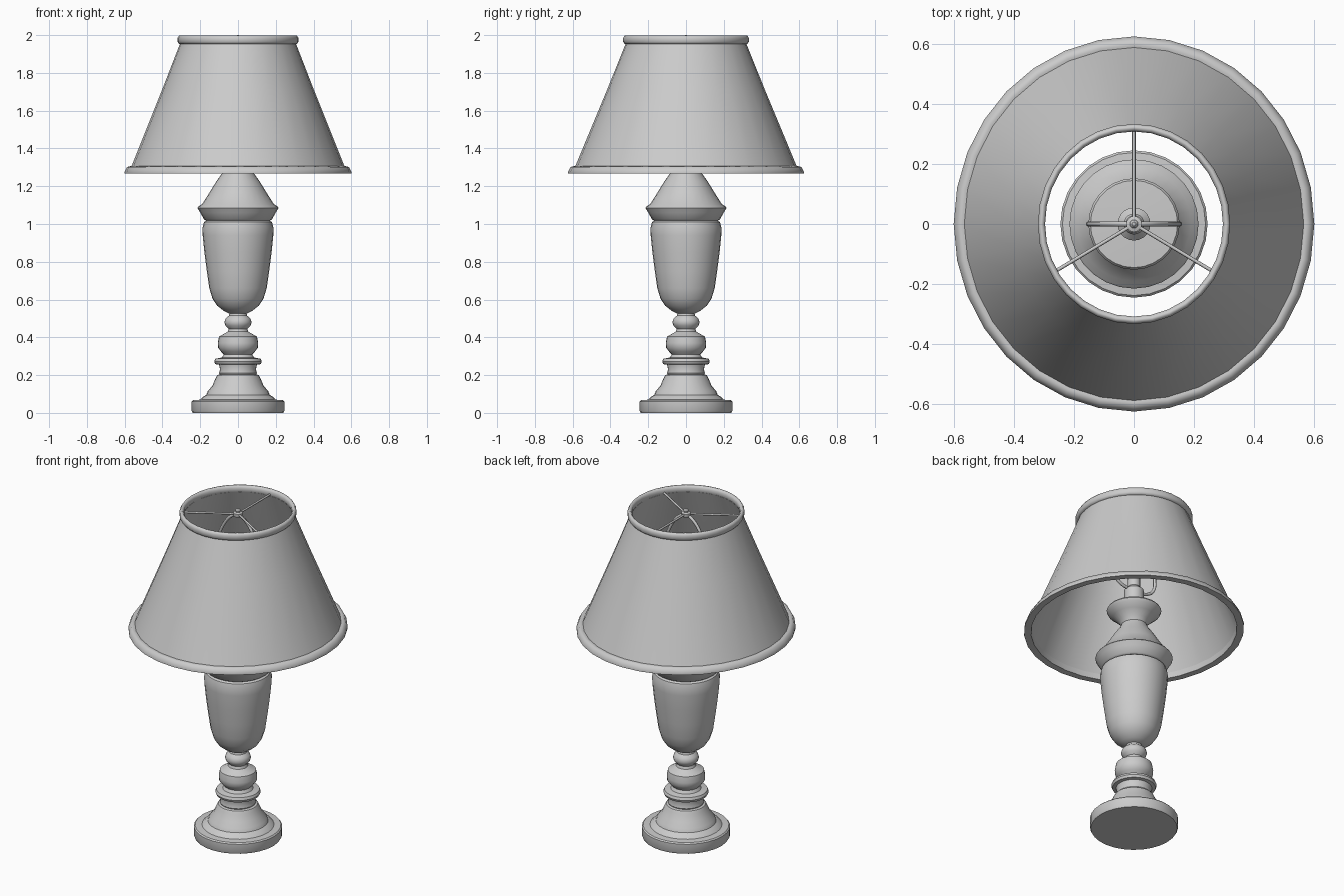
import bpy, bmesh, math

if "Cube" in bpy.data.objects:
    bpy.data.objects.remove(bpy.data.objects["Cube"])


def lathe(name, profile, segs, closed=False, sy=1.0, angle=35):
    """Revolve (radius, z) points about z; closed profiles make rings and thin walls."""
    bm = bmesh.new()
    rows = []
    for r, z in profile:
        rows.append([bm.verts.new((r * math.cos(2 * math.pi * i / segs),
                                   r * sy * math.sin(2 * math.pi * i / segs), z))
                     for i in range(segs)])
    pairs = list(zip(rows, rows[1:]))
    if closed:
        pairs.append((rows[-1], rows[0]))
    else:
        bm.faces.new(rows[0][::-1])
        bm.faces.new(rows[-1])
    for a, b in pairs:
        for i in range(segs):
            j = (i + 1) % segs
            bm.faces.new((a[i], a[j], b[j], b[i]))
    bmesh.ops.recalc_face_normals(bm, faces=bm.faces)
    mesh = bpy.data.meshes.new(name)
    bm.to_mesh(mesh)
    bm.free()
    ob = bpy.data.objects.new(name, mesh)
    bpy.context.collection.objects.link(ob)
    smooth(ob, angle)
    return ob


def smooth(ob, angle=35):
    bpy.ops.object.select_all(action='DESELECT')
    ob.select_set(True)
    bpy.context.view_layer.objects.active = ob
    bpy.ops.object.shade_smooth_by_angle(angle=math.radians(angle))


def rod(name, points, radius, curved=False):
    """Round wire through the given points, turned into a mesh."""
    cu = bpy.data.curves.new(name, 'CURVE')
    cu.dimensions = '3D'
    cu.bevel_depth = radius
    cu.bevel_resolution = 2
    cu.use_fill_caps = True
    cu.resolution_u = 6
    if curved:
        sp = cu.splines.new('BEZIER')
        sp.bezier_points.add(len(points) - 1)
        for bp, p in zip(sp.bezier_points, points):
            bp.co = p
            bp.handle_left_type = bp.handle_right_type = 'AUTO'
    else:
        sp = cu.splines.new('POLY')
        sp.points.add(len(points) - 1)
        for pt, p in zip(sp.points, points):
            pt.co = (*p, 1)
    ob = bpy.data.objects.new(name, cu)
    bpy.context.collection.objects.link(ob)
    bpy.ops.object.select_all(action='DESELECT')
    ob.select_set(True)
    bpy.context.view_layer.objects.active = ob
    bpy.ops.object.convert(target='MESH')
    smooth(bpy.context.view_layer.objects.active, 50)


# Turned foot and stem
lathe("foot", [(0.24, 0), (0.245, 0.01), (0.245, 0.06), (0.238, 0.067), (0.20, 0.07),
               (0.185, 0.085), (0.168, 0.095), (0.16, 0.115), (0.135, 0.145),
               (0.118, 0.185), (0.11, 0.20), (0.095, 0.205)], 28)
lathe("stem", [(0.095, 0.20), (0.10, 0.21), (0.095, 0.23), (0.10, 0.255), (0.12, 0.258),
               (0.126, 0.272), (0.12, 0.287), (0.085, 0.293), (0.075, 0.31), (0.09, 0.325),
               (0.105, 0.345), (0.107, 0.37), (0.10, 0.405), (0.075, 0.418), (0.055, 0.43),
               (0.05, 0.445), (0.066, 0.462), (0.072, 0.48), (0.066, 0.50),
               (0.048, 0.515), (0.045, 0.53)], 28)

# Urn, collar and flared cup
lathe("urn", [(0.045, 0.525), (0.075, 0.54), (0.11, 0.567), (0.135, 0.605), (0.152, 0.66),
              (0.165, 0.75), (0.178, 0.85), (0.187, 0.94), (0.188, 0.98),
              (0.18, 1.01), (0.165, 1.02)], 28)
lathe("collar", [(0.165, 1.015), (0.18, 1.025), (0.20, 1.06), (0.215, 1.085), (0.21, 1.092),
                 (0.19, 1.105), (0.15, 1.168), (0.115, 1.225), (0.085, 1.267),
                 (0.072, 1.295), (0.085, 1.32), (0.115, 1.35), (0.145, 1.375),
                 (0.152, 1.39), (0.145, 1.40), (0.05, 1.405)], 28)

# Bulb socket
lathe("socket", [(0.05, 1.40), (0.055, 1.41), (0.055, 1.52), (0.045, 1.53),
                 (0.035, 1.54), (0.035, 1.62), (0.028, 1.63)], 20)

# Wire harp holding the shade
side = [(0.03, 1.52), (0.09, 1.53), (0.14, 1.57), (0.15, 1.65),
        (0.135, 1.78), (0.09, 1.89), (0.035, 1.95)]
path = [(-x, 0, z) for x, z in side] + [(0, 0, 1.962)] + [(x, 0, z) for x, z in side[::-1]]
rod("harp", path, 0.009, curved=True)

# Shade wall, slightly wider front to back
SY = 1.04
lathe("shade", [(0.57, 1.29), (0.40, 1.715), (0.305, 1.96),
                (0.297, 1.96), (0.392, 1.715), (0.562, 1.29)], 32, True, SY)

# Shade trims
lathe("bottom_trim", [(0.60, 1.268), (0.60, 1.278), (0.588, 1.302), (0.572, 1.306),
                      (0.557, 1.30), (0.562, 1.268)], 32, True, SY, 50)
lathe("top_trim", [(0.312, 1.953), (0.32, 1.964), (0.32, 1.985), (0.313, 1.997),
                   (0.304, 1.997), (0.296, 1.985), (0.296, 1.964), (0.302, 1.953)],
      32, True, SY, 60)

# Spider spokes and finial
for k in range(3):
    a = math.radians(90 + 120 * k)
    rod(f"spoke_{k + 1}", [(0, 0, 1.968),
                           (0.302 * math.cos(a), 0.302 * SY * math.sin(a), 1.968)], 0.006)
lathe("finial", [(0.024, 1.955), (0.026, 1.96), (0.026, 1.976), (0.012, 1.98),
                 (0.014, 1.99), (0.006, 2.0)], 16)
